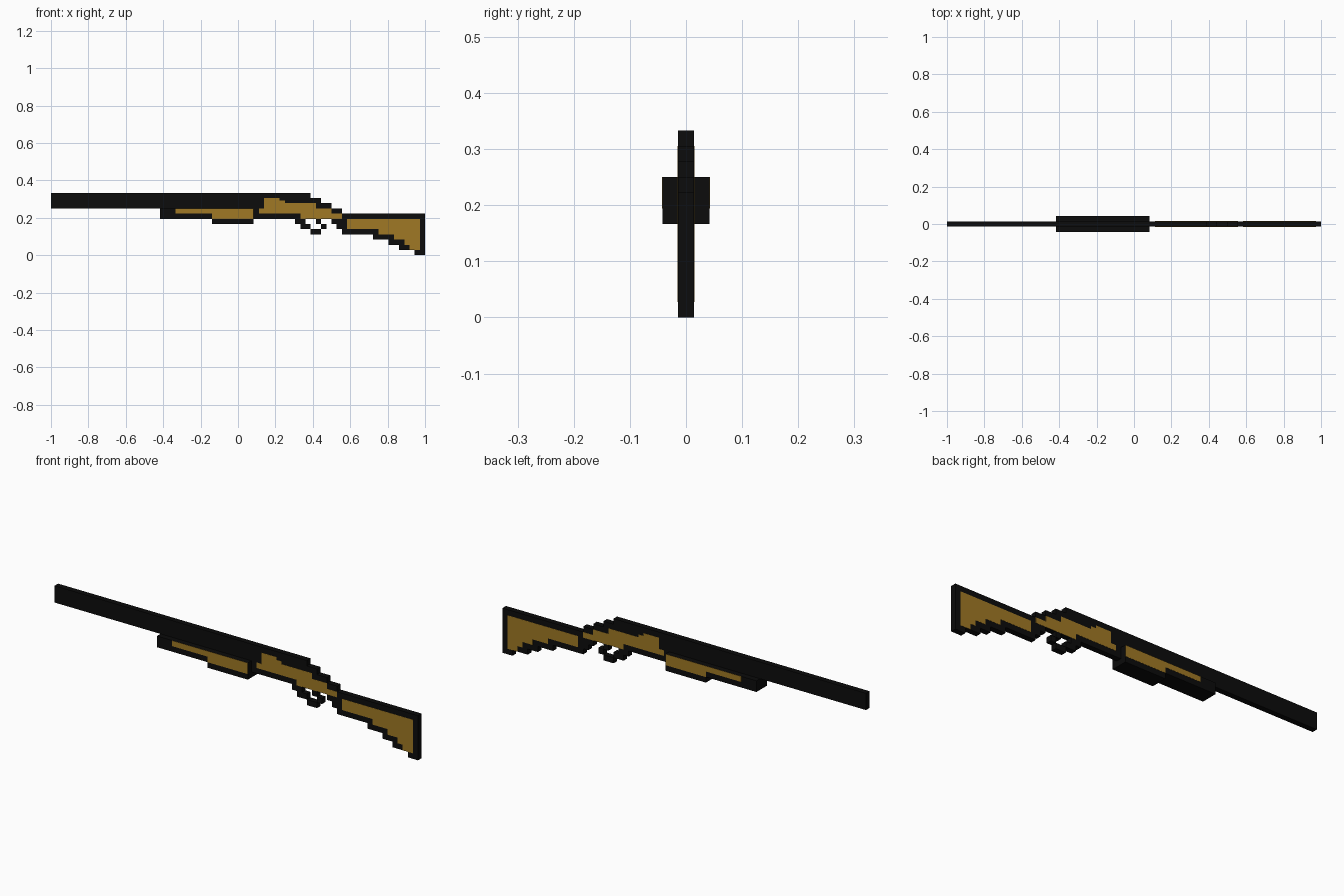
import bpy, bmesh

if "Cube" in bpy.data.objects:
    bpy.data.objects.remove(bpy.data.objects["Cube"])

P = 1 / 36  # one block of the stepped design


def material(name, rgb):
    m = bpy.data.materials.new(name)
    m.diffuse_color = (*rgb, 1)
    m.use_nodes = True
    m.node_tree.nodes["Principled BSDF"].inputs["Base Color"].default_value = m.diffuse_color
    return m


BLACK = material("black metal", (0.0035, 0.0035, 0.0035))
WOOD = material("brown wood", (0.35, 0.19, 0.018))


def steps(start, runs):
    """Stepped line: runs of (end column, height)."""
    pts, x = [], start
    for end, h in runs:
        pts += [(x, h), (end, h)]
        x = end
    return pts


def slab(name, top, bottom, start, y0, y1, mat):
    """Extrude the area between two stepped lines from y0 to y1 (in blocks)."""
    outline = []
    for p in steps(start, bottom) + steps(start, top)[::-1]:
        if not outline or outline[-1] != p:
            outline.append(p)
    bm = bmesh.new()
    face = bm.faces.new([bm.verts.new((x * P - 1, y0 * P, z * P)) for x, z in outline])
    ext = bmesh.ops.extrude_face_region(bm, geom=[face])
    verts = [v for v in ext["geom"] if isinstance(v, bmesh.types.BMVert)]
    bmesh.ops.translate(bm, verts=verts, vec=(0, (y1 - y0) * P, 0))
    bmesh.ops.recalc_face_normals(bm, faces=bm.faces)
    me = bpy.data.meshes.new(name)
    bm.to_mesh(me)
    bm.free()
    me.materials.append(mat)
    ob = bpy.data.objects.new(name, me)
    bpy.context.collection.objects.link(ob)
    return ob


def panels(name, top, bottom, start, half):
    """Thin wood plates on both sides."""
    t = 0.03
    slab(name + "_front", top, bottom, start, -half - t, -half, WOOD)
    slab(name + "_back", top, bottom, start, half, half + t, WOOD)


# Barrel, receiver and wrist
slab("barrel", [(39, 12)], [(39, 9)], 0, -.5, .5, BLACK)
slab("receiver", [(50, 12), (52, 11), (54, 10), (56, 9)],
     [(54, 7), (55, 6), (56, 5)], 39, -.5, .5, BLACK)
panels("receiver_wood", [(41, 9), (44, 11), (45, 10.5), (51, 10), (54, 9), (56, 8)],
       [(48, 8), (56, 7)], 40, .5)

# Wide fore-end
slab("fore_end", [(39, 9)], [(31, 7), (39, 6)], 21, -1.5, 1.5, BLACK)
panels("fore_end_wood", [(39, 9)], [(31, 8), (39, 7)], 24, 1.5)

# Shoulder stock
slab("stock", [(72, 8)], [(62, 4), (65, 3), (67, 2), (70, 1), (72, 0)], 56, -.5, .5, BLACK)
panels("stock_wood", [(71, 7)], [(63, 5), (66, 4), (68, 3), (69, 2), (71, 1)], 57, .5)

# Trigger guard and trigger
for i, (x0, x1, z) in enumerate([(47, 49, 6), (48, 50, 5), (50, 52, 4), (52, 53, 5)]):
    slab(f"trigger_guard_{i + 1}", [(x1, z + 1)], [(x1, z)], x0, -.5, .5, BLACK)
slab("trigger", [(52, 7)], [(52, 6)], 51, -.5, .5, BLACK)
